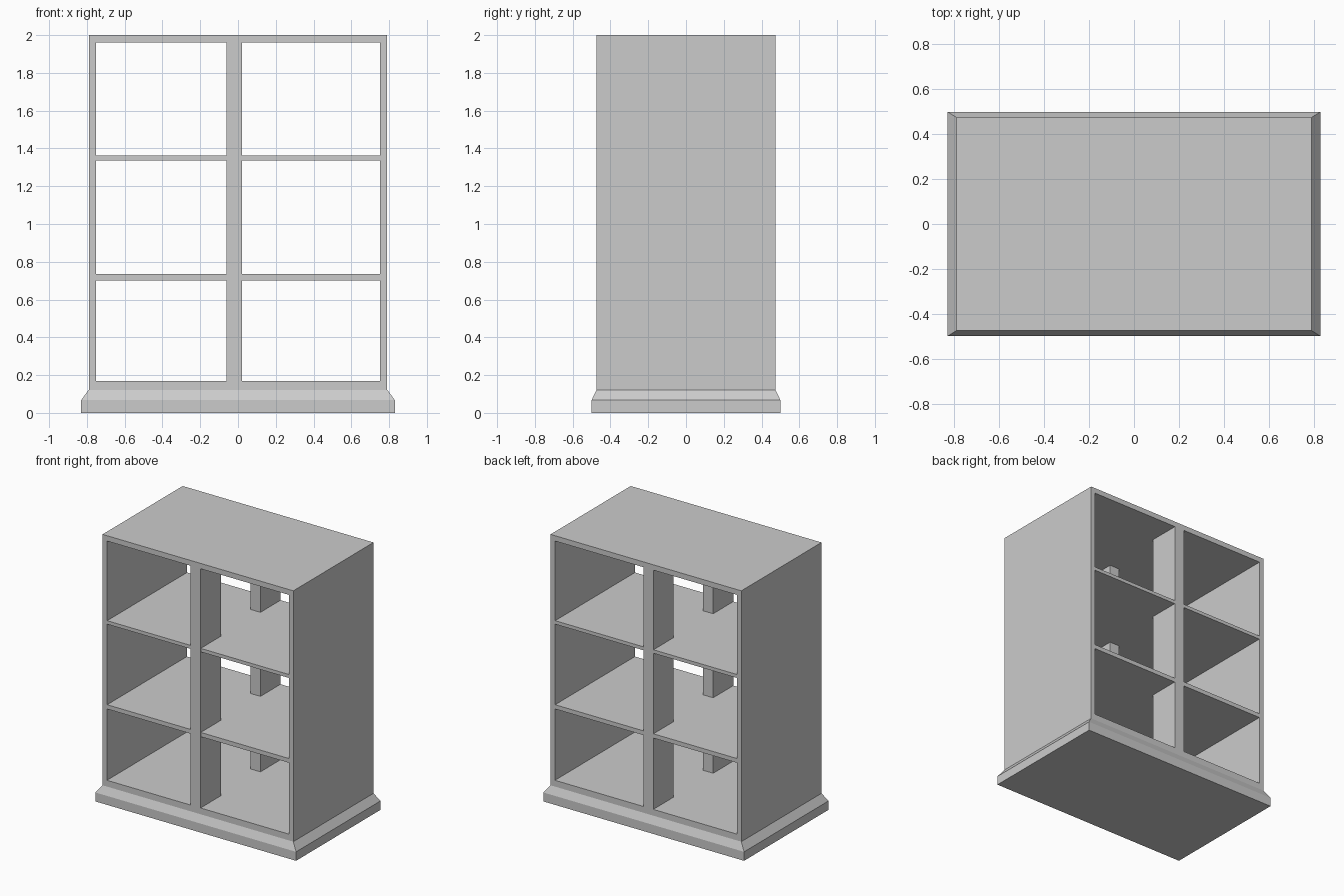
import bpy
import bmesh

cube = bpy.data.objects.get("Cube")
if cube:
    bpy.data.objects.remove(cube, do_unlink=True)

# Single grey finish
grey = bpy.data.materials.new("plain grey")
grey.use_nodes = True
colour = (0.6, 0.6, 0.6, 1)
grey.diffuse_color = colour
grey.node_tree.nodes["Principled BSDF"].inputs["Base Color"].default_value = colour

# Main dimensions
HALF_W, HALF_D, HEIGHT = 0.79, 0.474, 2.0
BASE_W, BASE_D = 0.831, 0.5
BASE_EDGE, BASE_TOP, FLOOR = 0.067, 0.122, 0.169
INNER_W, INNER_TOP = 0.753, 1.96


def finish(name, bm):
    bmesh.ops.recalc_face_normals(bm, faces=bm.faces)
    mesh = bpy.data.meshes.new(name)
    bm.to_mesh(mesh)
    bm.free()
    mesh.materials.append(grey)
    obj = bpy.data.objects.new(name, mesh)
    bpy.context.collection.objects.link(obj)
    return obj


def rect(bm, w, d, z):
    return [bm.verts.new((sx * w, sy * d, z))
            for sx, sy in ((-1, -1), (1, -1), (1, 1), (-1, 1))]


def bridge(bm, a, b):
    for i in range(4):
        j = (i + 1) % 4
        bm.faces.new((a[i], a[j], b[j], b[i]))


def box(name, x, y, z):
    bm = bmesh.new()
    bmesh.ops.create_cube(bm, size=1)
    for v in bm.verts:
        v.co = [lo + (c + 0.5) * (hi - lo) for c, (lo, hi) in zip(v.co, (x, y, z))]
    return finish(name, bm)


# Plinth with a sloped shoulder
bm = bmesh.new()
rings = [rect(bm, BASE_W, BASE_D, 0), rect(bm, BASE_W, BASE_D, BASE_EDGE),
         rect(bm, HALF_W, HALF_D, BASE_TOP)]
bridge(bm, rings[0], rings[1])
bridge(bm, rings[1], rings[2])
bm.faces.new(rings[0])
bm.faces.new(rings[2])
finish("plinth", bm)

# Carcass: a rectangular tube open at front and back
bm = bmesh.new()


def loop(w, bottom, top, y):
    return [bm.verts.new((x, y, z))
            for x, z in ((-w, bottom), (w, bottom), (w, top), (-w, top))]


outer = [loop(HALF_W, BASE_TOP, HEIGHT, y) for y in (-HALF_D, HALF_D)]
inner = [loop(INNER_W, FLOOR, INNER_TOP, y) for y in (-HALF_D, HALF_D)]
bridge(bm, *outer)
bridge(bm, *inner)
for o, i in zip(outer, inner):
    bridge(bm, o, i)
finish("carcass", bm)

# Shelves run the full width, set a hair behind the posts
for name, z in (("lower_shelf", (0.702, 0.734)), ("upper_shelf", (1.337, 1.363))):
    box(name, (-INNER_W, INNER_W), (0.002 - HALF_D, HALF_D - 0.002), z)

# Partial-depth posts at front and back, slightly off centre
POST_DEPTH = 0.24
for name, y in (("front_post", (-HALF_D, POST_DEPTH - HALF_D)),
                ("back_post", (HALF_D - POST_DEPTH, HALF_D))):
    box(name, (-0.061, 0.022), y, (FLOOR, INNER_TOP))
